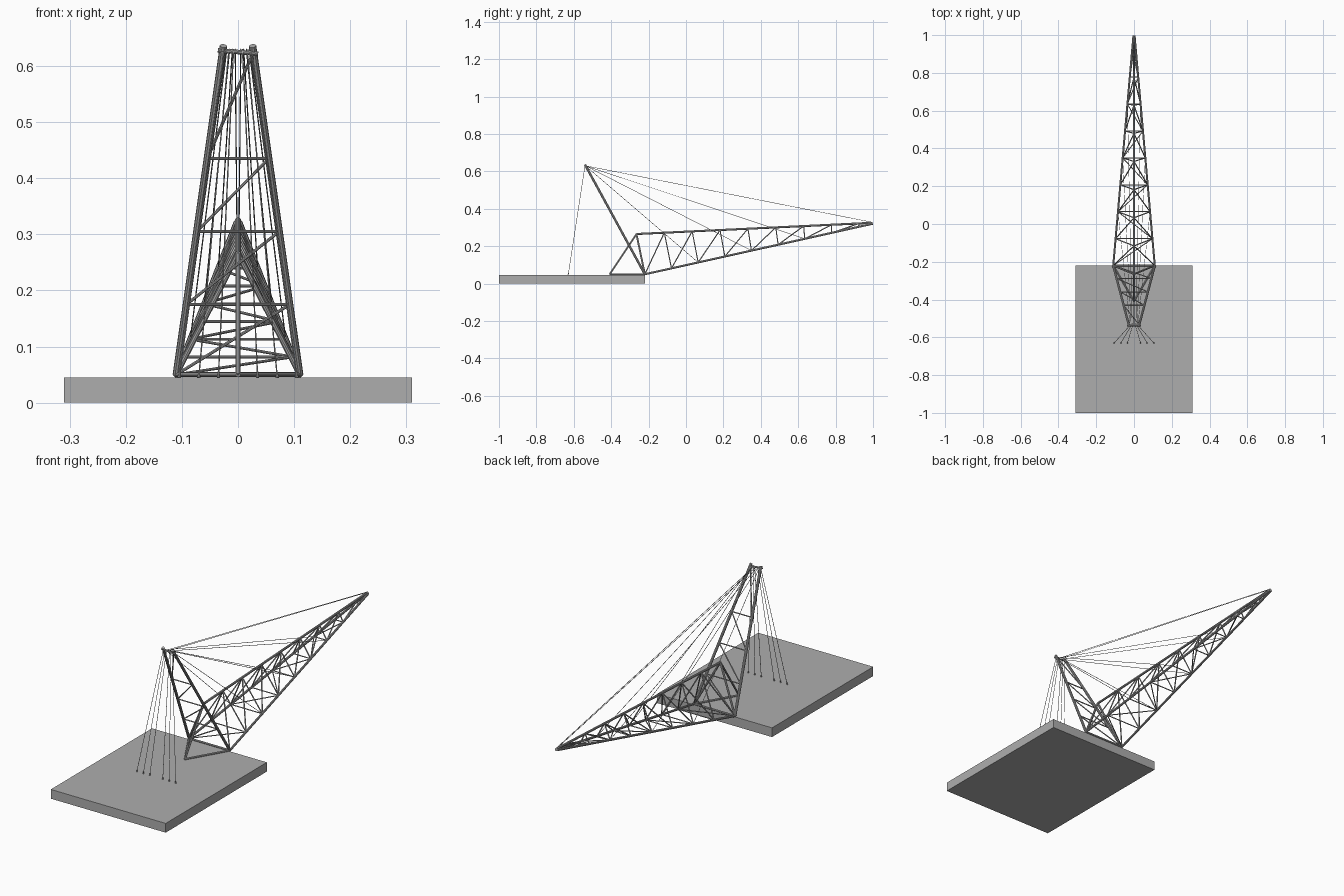
import bpy, bmesh
from mathutils import Vector

if "Cube" in bpy.data.objects:
    bpy.data.objects.remove(bpy.data.objects["Cube"])

grey = bpy.data.materials.new("concrete_and_steel_grey")
grey.diffuse_color = (0.42, 0.42, 0.42, 1)
grey.use_nodes = True
grey.node_tree.nodes["Principled BSDF"].inputs["Base Color"].default_value = grey.diffuse_color


def finish(name, bm, smooth=False):
    bmesh.ops.recalc_face_normals(bm, faces=bm.faces)
    mesh = bpy.data.meshes.new(name)
    bm.to_mesh(mesh)
    bm.free()
    mesh.materials.append(grey)
    ob = bpy.data.objects.new(name, mesh)
    bpy.context.collection.objects.link(ob)
    if smooth:
        for ob_other in bpy.context.selected_objects:
            ob_other.select_set(False)
        ob.select_set(True)
        bpy.context.view_layer.objects.active = ob
        bpy.ops.object.shade_smooth_by_angle()
    return ob


def rods(name, pairs, r, sides=10, r_end=None):
    """One object made of straight round bars between point pairs."""
    bm = bmesh.new()
    for a, b in pairs:
        a, b = Vector(a), Vector(b)
        d = b - a
        mat = d.to_track_quat('Z', 'Y').to_matrix().to_4x4()
        mat.translation = (a + b) / 2
        bmesh.ops.create_cone(bm, cap_ends=True, segments=sides, radius1=r,
                              radius2=r if r_end is None else r_end,
                              depth=d.length, matrix=mat)
    return finish(name, bm, True)


def lerp(a, b, t):
    return Vector(a).lerp(Vector(b), t)


# ground slab
bm = bmesh.new()
bmesh.ops.create_cube(bm, size=1)
for v in bm.verts:
    v.co = (v.co.x * 0.62, v.co.y * 0.78 - 0.61, v.co.z * 0.045 + 0.0225)
finish("base_slab", bm)

# key points
TIP = (0, 0.998, 0.325)
HEEL = (0, -0.265, 0.265)
BACK = (0, -0.408, 0.05)


def foot(s):
    return Vector((s * 0.11, -0.22, 0.05))


def mast_top(s):
    return Vector((s * 0.026, -0.54, 0.636))


def low(s, i):
    return lerp(foot(s), (s * 0.003, 0.998, 0.32), i * 0.1425 / 1.218)


def high(i):
    return lerp(HEEL, TIP, i * 0.149 / 1.263)


# boom chords
rods("boom_bottom_chords", [(foot(s), (s * 0.003, 0.998, 0.32)) for s in (-1, 1)], 0.0055)
rods("boom_top_chord", [(HEEL, TIP)], 0.0055)

# boom lattice: side zigzags, cross bars and bottom diagonals
N = 8
posts, diagonals, cross, bottom = [], [], [], []
for i in range(N + 1):
    for s in (-1, 1):
        posts.append((low(s, i), high(i)))
        if i < N:
            diagonals.append((low(s, i), high(i + 1)))
    cross.append((low(-1, i), low(1, i)))
    if i < N:
        s = 1 if i % 2 else -1
        bottom.append((low(s, i), low(-s, i + 1)))
rods("boom_heel_posts", posts[:2], 0.005)
rods("boom_posts", posts[2:], 0.003, 8)
rods("boom_diagonals", diagonals, 0.003, 8)
rods("boom_cross_bars", cross[1:], 0.0025, 8)
rods("boom_bottom_diagonals", bottom, 0.0025, 8)

# boom foot frame resting on the slab
rods("foot_frame", [(foot(-1), foot(1)), (foot(-1), BACK), (foot(1), BACK), (BACK, HEEL)], 0.0045)

# leaning mast
rods("mast_legs", [(foot(s), mast_top(s)) for s in (-1, 1)], 0.0065)
levels = [(z - 0.05) / 0.586 for z in (0.05, 0.175, 0.305, 0.435, 0.625)]


def mast(s, t):
    return lerp(foot(s), mast_top(s), t)


rods("mast_cross_bars", [(mast(-1, t), mast(1, t)) for t in levels[1:4]], 0.0028, 8)
rods("mast_diagonals", [(mast(-1, a), mast(1, b)) for a, b in zip(levels, levels[1:])], 0.0028, 8)
rods("mast_head_bar", [((-0.036, -0.538, 0.628), (0.036, -0.538, 0.622))], 0.004)

# stay cables from the mast head down to the boom
HEAD = 0.63
stays = []
for s in (-1, 1):
    for k, i in enumerate((2, 4, 6)):
        stays.append(((s * (0.02 - 0.005 * k), -0.538, HEAD), low(s, i)))
    stays.append(((s * 0.005, -0.538, HEAD), (s * 0.002, 0.995, 0.328)))
rods("boom_stays", stays, 0.0012, 6)

# back stays fanning out to anchors in the slab
back, anchors = [], []
for k in (-3, -2, -1, 1, 2, 3):
    a, b = Vector((k * 0.008, -0.54, HEAD)), Vector((k * 0.035, -0.63, 0.045))
    back.append((a, b))
    anchors.append((b, b + (a - b).normalized() * 0.014))
rods("back_stays", back, 0.0012, 6)
rods("stay_anchors", anchors, 0.003, 8, 0.0012)
